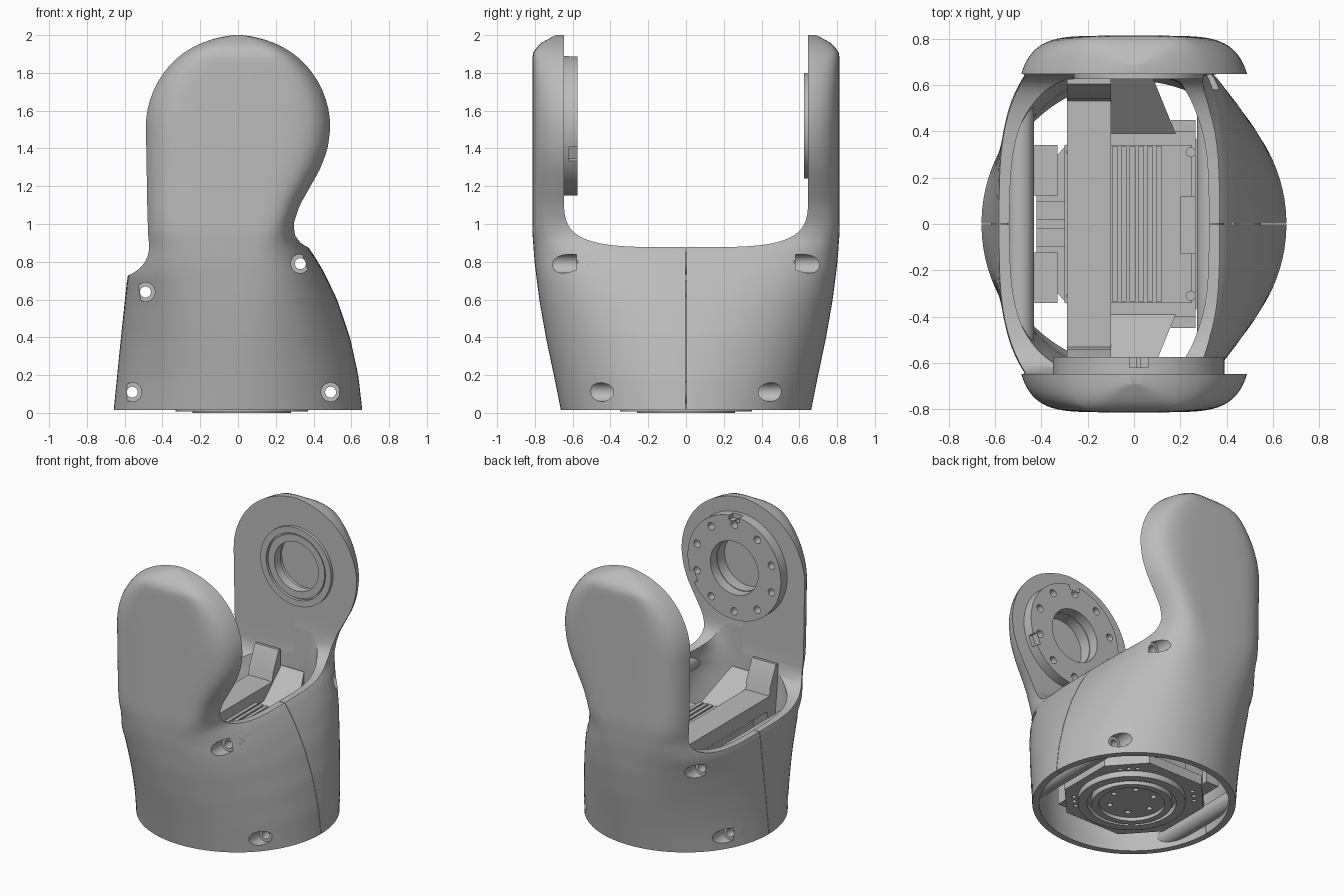
import bpy, bmesh, math
from mathutils import Vector

if "Cube" in bpy.data.objects:
    bpy.data.objects.remove(bpy.data.objects["Cube"])

grey = bpy.data.materials.new("plain grey")
grey.use_nodes = True
COLOUR = (0.5, 0.5, 0.5, 1)
grey.diffuse_color = COLOUR
grey.node_tree.nodes["Principled BSDF"].inputs["Base Color"].default_value = COLOUR


def loft(name, rings):
    """Skin a closed solid through rings of equal point count."""
    bm = bmesh.new()
    loops = [[bm.verts.new(p) for p in ring] for ring in rings]
    for a, b in zip(loops, loops[1:]):
        for i in range(len(a)):
            bm.faces.new((a[i - 1], a[i], b[i], b[i - 1]))
    bm.faces.new(loops[0])
    bm.faces.new(loops[-1])
    bmesh.ops.recalc_face_normals(bm, faces=bm.faces)
    mesh = bpy.data.meshes.new(name)
    bm.to_mesh(mesh)
    bm.free()
    mesh.materials.append(grey)
    obj = bpy.data.objects.new(name, mesh)
    bpy.context.collection.objects.link(obj)
    return obj


def prism(name, points, axis, lo, hi):
    """Extrude a 2D outline along an axis."""
    place = {"X": lambda u, v, w: (w, u, v), "Y": lambda u, v, w: (u, w, v),
             "Z": lambda u, v, w: (u, v, w)}[axis]
    return loft(name, [[place(u, v, w) for u, v in points] for w in (lo, hi)])


def box(name, x, y, z):
    return prism(name, [(x[0], y[0]), (x[1], y[0]), (x[1], y[1]), (x[0], y[1])], "Z", *z)


def circle(u, v, r, n=48):
    return [(u + r * math.cos(i * math.tau / n), v + r * math.sin(i * math.tau / n)) for i in range(n)]


def combine(target, tool, operation="DIFFERENCE", keep=False):
    mod = target.modifiers.new("combine", "BOOLEAN")
    mod.operation, mod.solver, mod.object = operation, "EXACT", tool
    bpy.context.view_layer.objects.active = target
    bpy.ops.object.modifier_apply(modifier=mod.name)
    if not keep:
        bpy.data.objects.remove(tool)


def tube(name, u, v, outer, inner, axis, lo, hi):
    obj = prism(name, circle(u, v, outer, 64), axis, lo, hi)
    combine(obj, prism("bore", circle(u, v, inner, 64), axis, lo - .1, hi + .1))


def look(table, z, w=0.0):
    """Read a table of (height, value), softened over a small window."""
    total = 0
    for k in (-1, -.5, 0, .5, 1):
        h = min(max(z + k * w, table[0][0]), table[-1][0])
        for (a, p), (b, q) in zip(table, table[1:]):
            if h <= b:
                total += p + (q - p) * (h - a) / (b - a)
                break
    return total / 5


# Half widths, depth and squareness of the shell by height
RIGHT = [(0, .66), (.2, .637), (.4, .593), (.6, .525), (.75, .453), (.87, .38), (.92, .324),
         (1, .31), (1.1, .347), (1.2, .408), (1.3, .467), (1.4, .505), (1.51, .52)]
LEFT = [(0, .66), (.4, .62), (.73, .585), (.8, .548), (.87, .52), (1, .509), (1.51, .518)]
DEPTH = [(0, .66), (.2, .70), (.4, .742), (.6, .777), (.8, .802), (.95, .813), (1.9, .813),
         (1.925, .80), (1.96, .765), (2, .69)]
RIGHT_POWER = [(0, 2), (.2, 2.05), (.4, 2.15), (.6, 2.4), (.75, 2.75), (.87, 3), (1, 5.5), (2, 5.5)]
LEFT_POWER = [(0, 2), (.2, 2.1), (.4, 2.3), (.6, 2.7), (.73, 3.2), (.85, 4.2), (1, 5.5), (2, 5.5)]


def widths(z):
    if z > 1.51:
        w = max(.519 * math.sqrt(max(0, 1 - ((z - 1.51) / .49) ** 2)), .025)
        return w, w
    return look(LEFT, z, .02), look(RIGHT, z, .02)


def section(z, left, right, depth):
    ring = []
    for i in range(96):
        t = (i + .5) * math.tau / 96
        c, s = math.cos(t), math.sin(t)
        side, table = (right, RIGHT_POWER) if c > 0 else (-left, LEFT_POWER)
        e = 2 / look(table, z, .05)
        ring.append((side * abs(c) ** e, depth * math.copysign(abs(s) ** e, s), z))
    return ring


levels = [.0155 + .0355 * i for i in range(42)]
levels += [1.51 + .49 * math.sin(math.radians(6 * i)) for i in range(16)]
shell = loft("shell", [section(z, *widths(z), look(DEPTH, z)) for z in levels])
outer = shell.copy()
outer.data = shell.data.copy()
bpy.context.collection.objects.link(outer)

# Open channel between the two arms, lower on the left rim
for low, rise, x0, x1 in ((.877, .3, -.1, 1), (.728, .25, -1, 0)):
    half = []
    for i in range(17):
        a = i * math.pi / 32
        half.append((.647 * math.sin(a) ** .5, low + rise * (1 - max(math.cos(a), 0) ** .5)))
    half.append((.647, 2.2))
    outline = half + [(-y, z) for y, z in reversed(half[1:])]
    combine(shell, prism("channel", outline, "X", x0, x1))

# Hollow inside
inner = []
for z in [-.05] + [.02 + .04 * i for i in range(33)]:
    l, r = (w - .045 for w in widths(max(z, 0)))
    inner.append(section(z, l, r, min(look(DEPTH, z) - .045, .6455)))
combine(shell, loft("hollow", inner))


def screw_cutter(x, z, y):
    """Through hole with a counterbore at each end."""
    steps = [(-1, .05), (-y, .05), (-y, .029), (y, .029), (y, .05), (1, .05)]
    return loft("screw_cutter", [[(u, w, v) for u, v in circle(x, z, r, 32)] for w, r in steps])


# Screw tubes running from front to back
for x, z, y in [(-.49, .64, .52), (.33, .79, .58), (-.56, .11, .30), (.49, .11, .385)]:
    screw_tube = prism("screw_tube", circle(x, z, .058, 32), "Y", -y - .15, y + .15)
    combine(screw_tube, outer, "INTERSECT", keep=True)
    for target in (shell, screw_tube):
        combine(target, screw_cutter(x, z, y))
bpy.data.objects.remove(outer)

# Fine seam between the front and back halves, and the pivot recesses
for x in ((.2, 1), (-1, -.3)):
    combine(shell, box("seam", x, (-.002, .002), (-.1, .95)))
PX, PZ = .02, 1.52
for s in (-1, 1):
    combine(shell, prism("recess", circle(PX, PZ, .185, 64), "Y", *sorted((s * .5, s * .73))))

# Pivot flange on the front arm with bolt holes and rim notches
flange = prism("pivot_flange", circle(PX, PZ, .37, 64), "Y", -.655, -.575)
combine(flange, prism("bore", circle(PX, PZ, .19, 64), "Y", -.8, -.5))
for i in range(10):
    a = (i + .5) * math.tau / 10
    hole = circle(PX + .31 * math.cos(a), PZ + .31 * math.sin(a), .026, 20)
    combine(flange, prism("bolt_hole", hole, "Y", -.63, -.5))
for a in (90, 336):
    d = Vector((math.cos(math.radians(a)), math.sin(math.radians(a))))
    n = Vector((-d.y, d.x))
    c = Vector((PX, PZ)) + d * .37
    pts = [c + d * .035 * i + n * .04 * j for i, j in ((-1, -1), (1, -1), (1, 1), (-1, 1))]
    combine(flange, prism("notch", [tuple(p) for p in pts], "Y", -.62, -.5))

# Bearing seat on the back arm
tube("bearing_seat", PX, PZ, .28, .235, "Y", .625, .66)
tube("bearing_lip", PX, PZ, .225, .175, "Y", .632, .70)

# Motor block with cooling ribs
box("motor_body", (-.1, .265), (-.4, .4), (.11, .56))
box("motor_cover", (-.3, .25), (-.34, .34), (.11, .6))
for i in range(6):
    box("cooling_rib", (-.095 + i * .038, -.07 + i * .038), (-.335, .335), (.59, .63))
box("motor_connector", (.2, .265), (-.13, .12), (.5, .62))
for s in (-1, 1):
    for x in (-.27, .245):
        prism("motor_screw", circle(x, s * .31, .022, 16), "Z", .55, .615)

# Cross beam with raised end posts, brackets and side connectors
prism("cross_beam", [(-.54, .6), (.54, .6), (.54, .7), (-.54, .7)], "X", -.29, -.10)
for s in (-1, 1):
    post = [(.53, .69), (.54, .76), (.605, .9), (.625, .9), (.625, .45), (.54, .45), (.5, .61)]
    prism("beam_post", [(s * y, z) for y, z in post], "X", -.29, -.10)
    # brackets rise from the motor towards each arm
    loft("arm_bracket", [[(-.11, s * y, .3), (x, s * y, .3), (x, s * y, z), (-.11, s * y, z)]
                         for y, x, z in ((.39, .18, .56), (.635, .08, .78))])
    box("side_bracket", (.16, .265), sorted((s * .39, s * .45)), (.11, .5))
    box("side_connector", (-.43, -.33), sorted((s * .12, s * .34)), (.15, .45))
    box("side_plug", (-.42, -.3), sorted((s * .02, s * .1)), (.15, .4))

# Base plate and turntable underneath
plate = [(-.42, -.2), (-.22, -.42), (.22, -.42), (.42, -.2), (.42, .2), (.22, .42), (-.22, .42), (-.42, .2)]
base = prism("base_plate", plate, "Z", .05, .12)
tube("turntable_ring", .02, 0, .35, .29, "Z", .008, .07)
tube("turntable_rim", .02, 0, .26, .215, "Z", 0, .07)
disc = prism("turntable_disc", circle(.02, 0, .22, 64), "Z", .025, .06)
for i in range(6):
    a = i * math.tau / 6
    combine(disc, prism("hole", circle(.02 + .15 * math.cos(a), .15 * math.sin(a), .018, 16), "Z", -.1, .045))
for i in range(12):
    a = (i // 3) * math.tau / 4 + math.tau / 8 + (i % 3 - 1) * .15
    combine(base, prism("hole", circle(.39 * math.cos(a), .39 * math.sin(a), .014, 16), "Z", -.1, .08))

# Smooth curved surfaces, keep hard edges
bpy.ops.object.select_all(action="DESELECT")
for obj in bpy.context.collection.objects:
    if obj.type == "MESH" and grey.name in obj.data.materials:
        obj.select_set(True)
        bpy.context.view_layer.objects.active = obj
bpy.ops.object.shade_smooth_by_angle(angle=math.radians(32))
